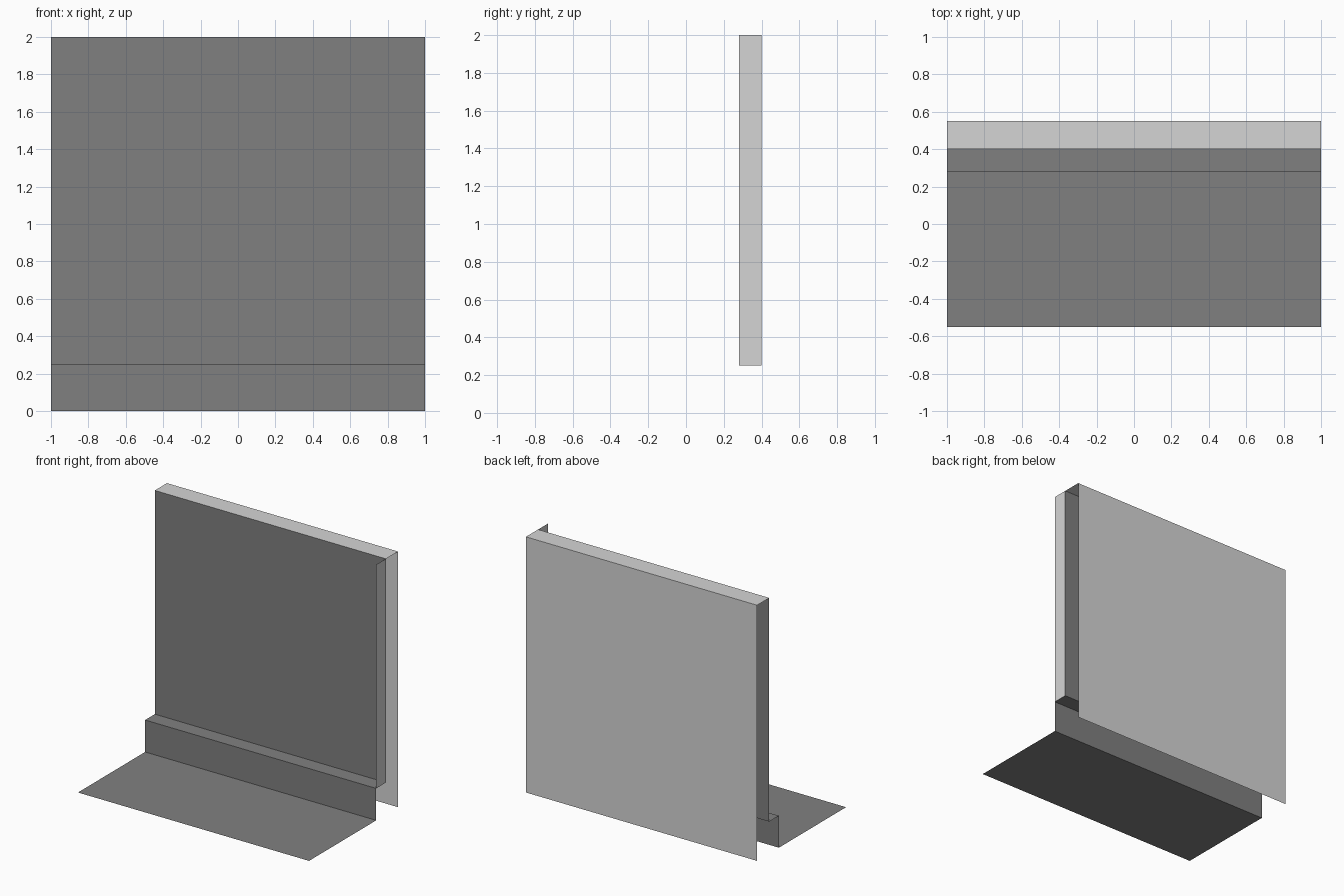
import bpy

if "Cube" in bpy.data.objects:
    bpy.data.objects.remove(bpy.data.objects["Cube"])


def material(name, value):
    mat = bpy.data.materials.new(name)
    mat.diffuse_color = (value, value, value, 1.0)
    mat.use_nodes = True
    mat.node_tree.nodes["Principled BSDF"].inputs["Base Color"].default_value = mat.diffuse_color
    return mat


dark = material("dark_grey", 0.216)
light = material("light_grey", 0.665)

HALF = 1.0                               # half width along x
FRONT, BACK = -0.55, 0.55
RISER_Y, WALL_Y = 0.28, 0.40
STEP_Z, TOP_Z = 0.25, 2.0


def add_mesh(name, verts, faces, mat):
    mesh = bpy.data.meshes.new(name)
    mesh.from_pydata(verts, [], faces)
    mesh.materials.append(mat)
    obj = bpy.data.objects.new(name, mesh)
    bpy.context.collection.objects.link(obj)
    return obj


def folded_sheet(name, profile, mat):
    """Sweep an open (y, z) profile across the full width."""
    verts = [(x, y, z) for y, z in profile for x in (-HALF, HALF)]
    faces = [(2 * i, 2 * i + 1, 2 * i + 3, 2 * i + 2)
             for i in range(len(profile) - 1)]
    return add_mesh(name, verts, faces, mat)


# Floor, low step and front of the wall
folded_sheet("floor_step_and_wall",
             [(FRONT, 0), (RISER_Y, 0), (RISER_Y, STEP_Z),
              (WALL_Y, STEP_Z), (WALL_Y, TOP_Z)], dark)

# Wall top and back panel, open at the ends and below
folded_sheet("wall_top_and_back",
             [(WALL_Y, TOP_Z), (BACK, TOP_Z), (BACK, 0)], light)

# Single upright end plate standing on the right end of the step
add_mesh("right_end_plate",
         [(HALF, RISER_Y, STEP_Z), (HALF, WALL_Y, STEP_Z),
          (HALF, WALL_Y, TOP_Z), (HALF, RISER_Y, TOP_Z)],
         [(0, 1, 2, 3)], light)
